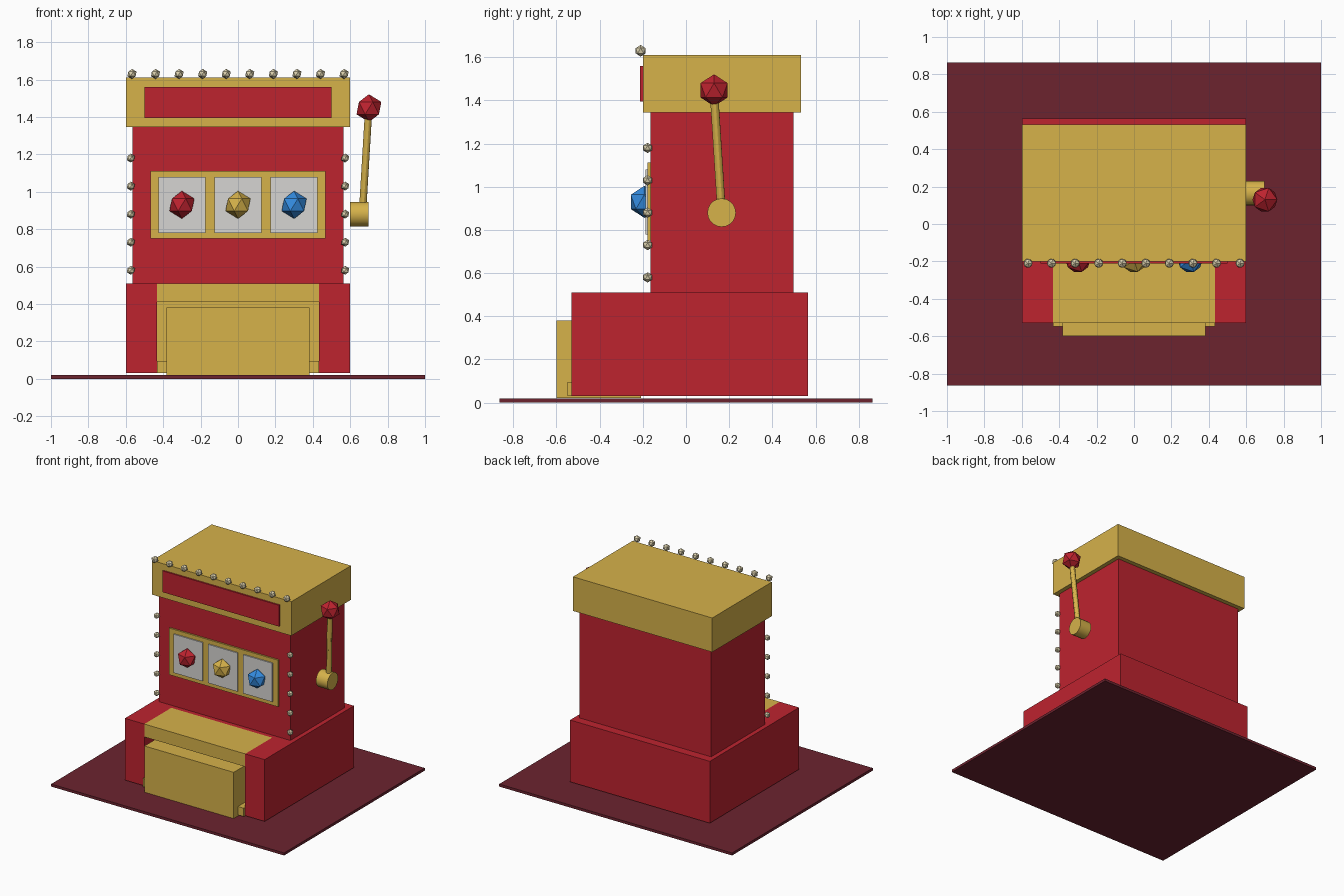
import bpy
from mathutils import Vector

cube = bpy.data.objects.get("Cube")
if cube:
    bpy.data.objects.remove(cube, do_unlink=True)


def material(name, rgb):
    """Flat material from 0-255 screen values, stored as linear."""
    linear = [((c / 255 + 0.055) / 1.055) ** 2.4 for c in rgb]
    mat = bpy.data.materials.new(name)
    mat.use_nodes = True
    mat.diffuse_color = (*linear, 1)
    bsdf = next(n for n in mat.node_tree.nodes if n.type == 'BSDF_PRINCIPLED')
    bsdf.inputs["Base Color"].default_value = (*linear, 1)
    return mat


red = material("red", (190, 35, 47))
gold = material("gold", (214, 178, 74))
white = material("reel white", (214, 213, 210))
blue = material("blue", (52, 140, 225))
cream = material("bulb cream", (222, 211, 175))
maroon = material("floor maroon", (108, 35, 47))


def finish(name, mat):
    obj = bpy.context.object
    obj.name = name
    obj.data.materials.append(mat)
    return obj


def box(name, mat, x, y, z):
    """Box from (min, max) ranges on each axis."""
    bpy.ops.mesh.primitive_cube_add(size=1, location=[sum(r) / 2 for r in (x, y, z)])
    bpy.context.object.scale = [r[1] - r[0] for r in (x, y, z)]
    return finish(name, mat)


def gem(name, mat, radius, location):
    bpy.ops.mesh.primitive_ico_sphere_add(subdivisions=1, radius=radius, location=location)
    return finish(name, mat)


def rod(name, mat, start, end, radius, sides):
    a, b = Vector(start), Vector(end)
    bpy.ops.mesh.primitive_cylinder_add(vertices=sides, radius=radius,
                                        depth=(b - a).length, location=(a + b) / 2)
    bpy.context.object.rotation_euler = (b - a).to_track_quat('Z', 'Y').to_euler()
    obj = finish(name, mat)
    bpy.ops.object.shade_smooth_by_angle()
    return obj


# Floor and base, with an opening at the front
box("floor", maroon, (-1, 1), (-0.863, 0.863), (0, 0.02))
box("base_rear", red, (-0.6, 0.6), (-0.2, 0.565), (0.03, 0.51))
for side, x in (("left", (0.433, 0.6)), ("right", (-0.6, -0.433))):
    box(f"base_{side}_pier", red, x, (-0.53, -0.2), (0.03, 0.51))

# Payout tray in the opening
box("opening_lintel", gold, (-0.433, 0.433), (-0.53, -0.2), (0.41, 0.51))
box("opening_back", gold, (-0.433, 0.433), (-0.209, -0.2), (0.09, 0.41))
box("opening_sill", gold, (-0.433, 0.433), (-0.548, -0.2), (0.03, 0.095))
box("payout_tray", gold, (-0.383, 0.383), (-0.6, -0.209), (0.021, 0.38))

# Cabinet and header
box("cabinet", red, (-0.565, 0.565), (-0.165, 0.498), (0.51, 1.345))
box("header", gold, (-0.598, 0.598), (-0.2, 0.532), (1.345, 1.61))
box("header_sign", red, (-0.5, 0.5), (-0.212, -0.2), (1.395, 1.56))

# Reel display
box("reel_frame", gold, (-0.468, 0.468), (-0.178, -0.165), (0.75, 1.112))
for name, mat, x in (("left", blue, 0.3), ("middle", gold, 0), ("right", red, -0.3)):
    box(f"{name}_reel", white, (x - 0.125, x + 0.125), (-0.187, -0.178), (0.78, 1.08))
    gem(f"{name}_reel_symbol", mat, 0.074, (x, -0.193, 0.93))

# Light bulbs along the header and both cabinet edges
for i in range(10):
    gem("header_bulb", cream, 0.027, (-0.567 + 0.126 * i, -0.21, 1.63))
for x in (-0.573, 0.573):
    for i in range(5):
        gem("side_bulb", cream, 0.024, (x, -0.178, 0.58 + 0.15 * i))

# Pull lever
rod("lever_hub", gold, (0.6, 0.165, 0.88), (0.698, 0.165, 0.88), 0.066, 20)
rod("lever_arm", gold, (0.665, 0.165, 0.88), (0.698, 0.13, 1.43), 0.02, 12)
gem("lever_knob", red, 0.074, (0.7, 0.13, 1.447))
